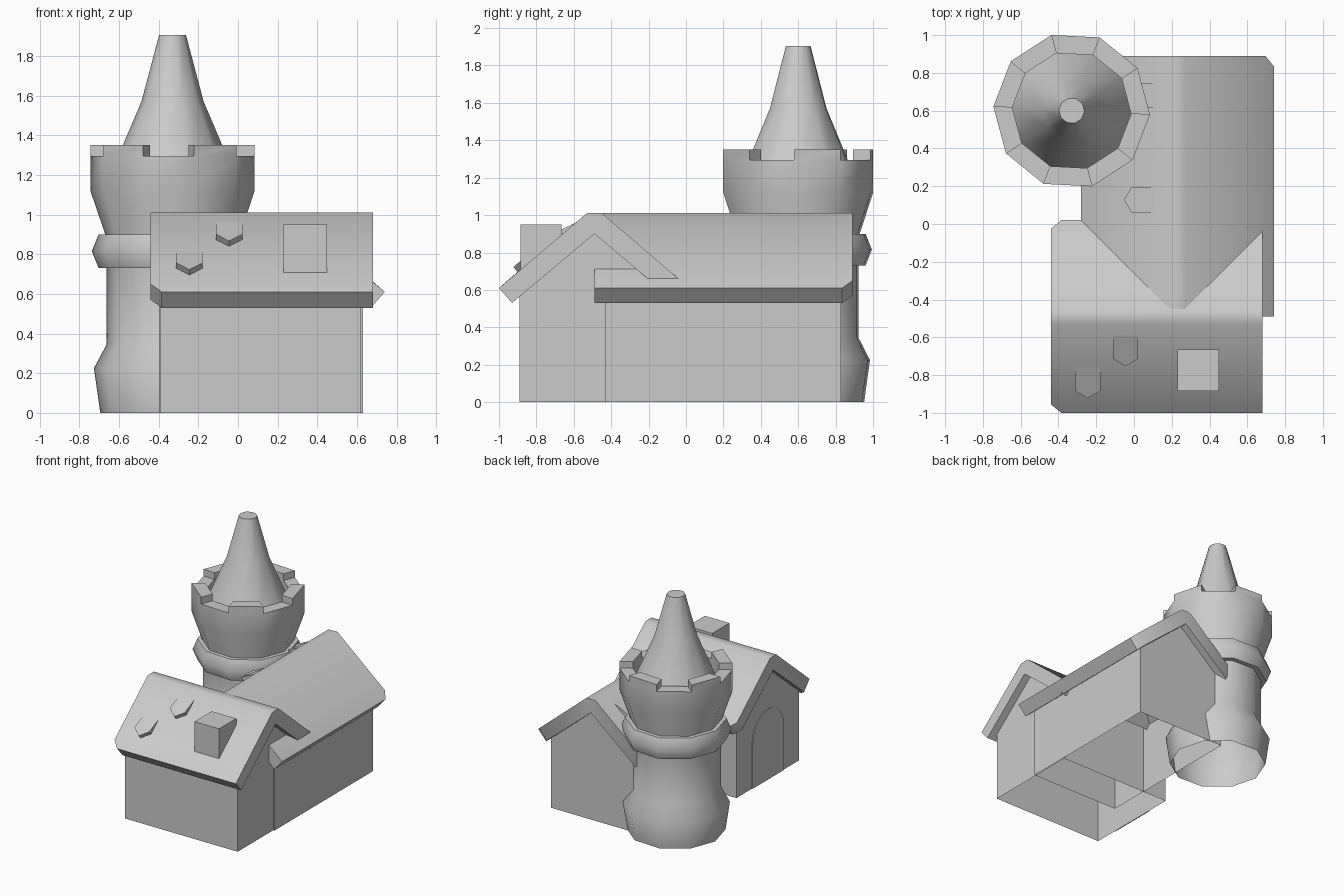
import bpy, bmesh, math
from mathutils import Vector

old = bpy.data.objects.get("Cube")
if old:
    bpy.data.objects.remove(old, do_unlink=True)

GREY = (0.6, 0.6, 0.6, 1)
stone = bpy.data.materials.new("plain_grey")
stone.use_nodes = True
stone.diffuse_color = GREY
stone.node_tree.nodes["Principled BSDF"].inputs["Base Color"].default_value = GREY


def finish(name, bm, smooth=45):
    """Turn a bmesh into a named, shaded object."""
    bmesh.ops.recalc_face_normals(bm, faces=bm.faces)
    mesh = bpy.data.meshes.new(name)
    bm.to_mesh(mesh)
    bm.free()
    mesh.materials.append(stone)
    obj = bpy.data.objects.new(name, mesh)
    bpy.context.collection.objects.link(obj)
    bpy.ops.object.select_all(action="DESELECT")
    obj.select_set(True)
    bpy.context.view_layer.objects.active = obj
    bpy.ops.object.shade_smooth_by_angle(angle=math.radians(smooth))
    return obj


def loft(bm, rings, closed=True):
    """Bridge equal-length rings of points with quads."""
    loops = [[bm.verts.new(p) for p in ring] for ring in rings]
    n = len(loops[0])
    for a, b in zip(loops, loops[1:]):
        for i in range(n if closed else n - 1):
            j = (i + 1) % n
            bm.faces.new((a[i], a[j], b[j], b[i]))
    return loops


# Mappings from (across, along, height) to world for the two wings
def front_place(u, t, z):
    return Vector((t, u - 0.49, z))


def back_place(u, t, z):
    return Vector((u + 0.23, t, z))


def roof_height(d):
    return 1.01 - 0.85 * (d - 0.04)


def roof(name, place, clipped_end, plain_end):
    """Folded roof slab with clipped eave corners at one end."""
    def section(t, cut):
        u, z = 0.045 * cut, 0.04 * cut
        half = [(-0.44 + u, 0.53 + z), (-0.51 + u, 0.61 + z), (-0.04, 1.01)]
        pts = half + [(-a, b) for a, b in reversed(half)] + [(0, 0.9)]
        return [place(a, t, b) for a, b in pts]
    step = math.copysign(0.055, plain_end - clipped_end)
    bm = bmesh.new()
    loops = loft(bm, [section(clipped_end, 1), section(clipped_end + step, 0),
                      section(plain_end, 0)])
    bm.faces.new(loops[0])
    bm.faces.new(loops[-1])
    finish(name, bm)


def walls(name, place, t0, t1):
    """Two gables and two side walls, open below and under the roof."""
    outline = [(-0.4, 0), (-0.4, 0.564), (0, 0.9), (0.4, 0.564), (0.4, 0)]
    bm = bmesh.new()
    a, b = [[bm.verts.new(place(u, t, z)) for u, z in outline] for t in (t0, t1)]
    bm.faces.new(a)
    bm.faces.new(b)
    for i in (0, 3):
        bm.faces.new((a[i], a[i + 1], b[i + 1], b[i]))
    finish(name, bm)


def shingle(name, place, t, d):
    """Pointed wedge tile lying on the negative slope, starting d from the ridge."""
    bm = bmesh.new()
    def point(dt, down, lift=0):
        q = d + down
        return bm.verts.new(place(-q - 0.023 * lift, t + dt, roof_height(q) + 0.027 * lift))
    w = 0.067
    top = [point(-w, 0), point(w, 0)]
    edge = ((w, 0.1), (0, 0.14), (-w, 0.1))
    low = [point(a, b) for a, b in edge]
    high = [point(a, b, 1) for a, b in edge]
    bm.faces.new(top + high)
    bm.faces.new(top + low)
    for i in (0, 1):
        bm.faces.new((low[i], low[i + 1], high[i + 1], high[i]))
    bm.faces.new((top[1], low[0], high[0]))
    bm.faces.new((top[0], low[2], high[2]))
    finish(name, bm, 20)


# Two crossing wings
roof("front_roof", front_place, -0.44, 0.68)
walls("front_walls", front_place, -0.39, 0.62)
roof("back_roof", back_place, 0.89, -0.49)
walls("back_walls", back_place, -0.43, 0.83)

# Loose tiles on the roofs
shingle("front_tile_low", front_place, -0.245, 0.27)
shingle("front_tile_high", front_place, -0.045, 0.1)
shingle("back_tile_near", back_place, 0.128, 0.12)
shingle("back_tile_far", back_place, 0.68, 0.11)

# Chimney, its foot following the roof slope
bm = bmesh.new()
bmesh.ops.create_cube(bm, size=0.22)
for v in bm.verts:
    v.co += Vector((0.34, -0.775, 0.84))
    if v.co.z < 0.84:
        v.co.z = roof_height(-0.49 - v.co.y) - 0.03
finish("chimney", bm, 20)

# Arched door plate on the side gable
outline = [(-0.2, 0), (0.2, 0)]
for i in range(13):
    a = math.pi * i / 12
    outline.append((0.2 * math.cos(a), 0.37 + 0.2 * math.sin(a)))
bm = bmesh.new()
loops = loft(bm, [[front_place(u, x, z) for u, z in outline] for x in (-0.396, -0.389)])
bm.faces.new(loops[0])
finish("door", bm, 20)


def ring(r, z):
    """Ten-sided ring around the tower axis."""
    angles = [math.radians(-3 + 36 * k) for k in range(10)]
    return [Vector((-0.33 + r * math.cos(a), 0.6 + r * math.sin(a), z)) for a in angles]


# Tower body, parapet floor and spire
profile = [(0.365, 0), (0.397, 0.225), (0.333, 0.345), (0.333, 0.88), (0.415, 1.12),
           (0.415, 1.295), (0.315, 1.295), (0.315, 1.2), (0.157, 1.57), (0.068, 1.905)]
bm = bmesh.new()
loops = loft(bm, [ring(r, z) for r, z in profile])
bm.faces.new(loops[-1])

# Merlons raised from every other parapet face
bm.faces.ensure_lookup_table()
parapet = [bm.faces[50 + k] for k in range(0, 10, 2)]
raised = bmesh.ops.extrude_face_region(bm, geom=parapet)["geom"]
bmesh.ops.translate(bm, vec=(0, 0, 0.055),
                    verts=[g for g in raised if isinstance(g, bmesh.types.BMVert)])
bmesh.ops.delete(bm, geom=[f for f in parapet if f.is_valid], context="FACES_ONLY")
finish("tower", bm, 40)

# Moulded band around the tower
bm = bmesh.new()
loft(bm, [ring(r, z) for r, z in
          [(0.325, 0.73), (0.373, 0.73), (0.408, 0.815), (0.373, 0.9), (0.325, 0.9)]])
finish("tower_band", bm, 50)
